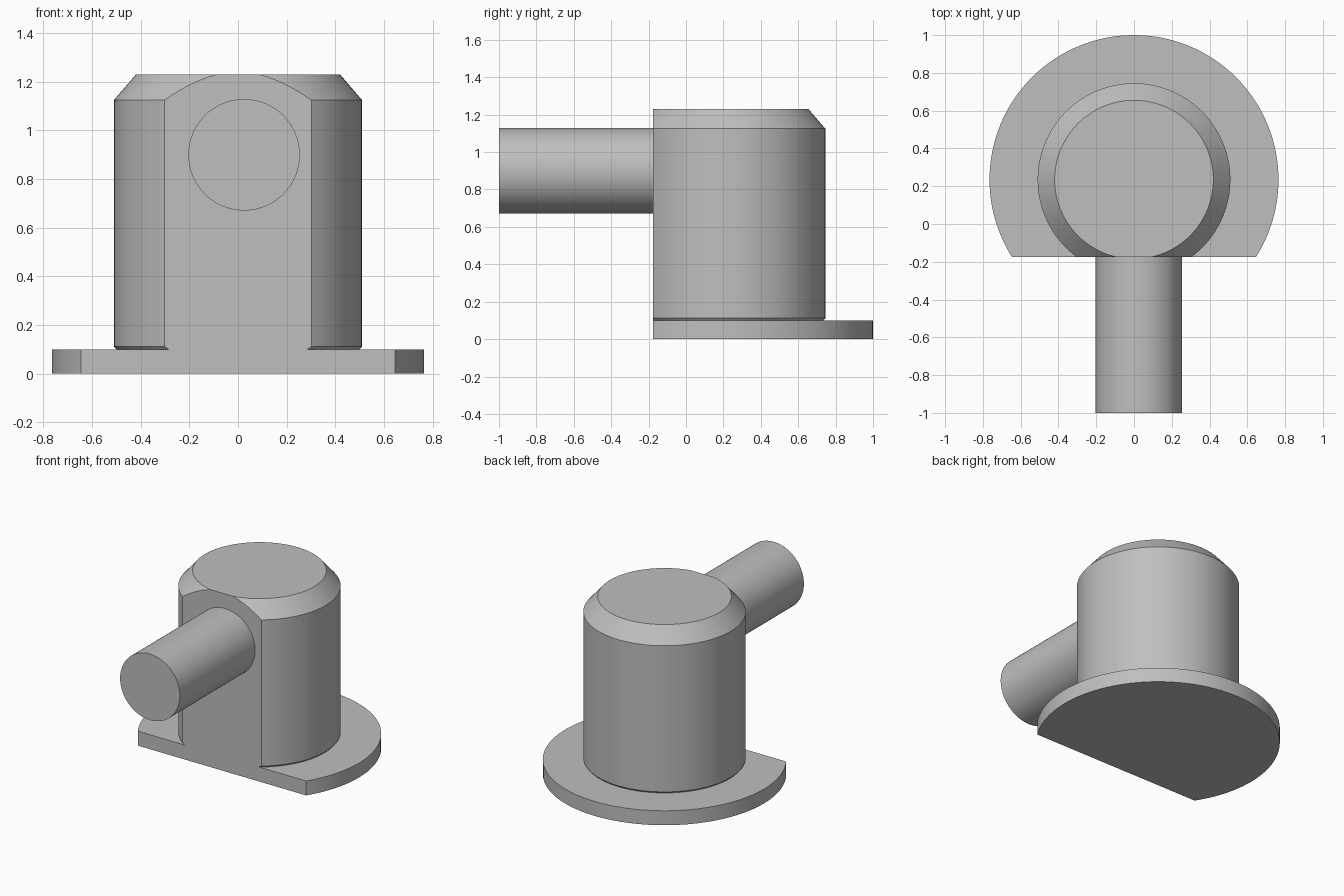
import bpy, bmesh, math
from mathutils import Matrix, Vector

if "Cube" in bpy.data.objects:
    bpy.data.objects.remove(bpy.data.objects["Cube"], do_unlink=True)

SIDES = 128
AXIS_Y = 0.235    # vertical axis of the housing
FRONT_Y = -0.176  # flat front cut

grey = bpy.data.materials.new("plain_grey")
grey.use_nodes = True
colour = (0.52, 0.52, 0.52, 1)
grey.diffuse_color = colour
grey.node_tree.nodes["Principled BSDF"].inputs["Base Color"].default_value = colour


def finish(bm, name):
    bmesh.ops.recalc_face_normals(bm, faces=bm.faces)
    mesh = bpy.data.meshes.new(name)
    bm.to_mesh(mesh)
    bm.free()
    mesh.materials.append(grey)
    obj = bpy.data.objects.new(name, mesh)
    bpy.context.collection.objects.link(obj)
    bpy.ops.object.select_all(action='DESELECT')
    obj.select_set(True)
    bpy.context.view_layer.objects.active = obj
    bpy.ops.object.shade_smooth_by_angle(angle=math.radians(25))
    return obj


# Flanged housing: one turned profile, sliced flat at the front
profile = [(0.765, 0), (0.765, 0.1), (0.5, 0.1), (0.51, 0.112),
           (0.51, 1.125), (0.42, 1.23)]
bm = bmesh.new()
rings = []
for radius, z in profile:
    ring = bmesh.ops.create_circle(
        bm, segments=SIDES, radius=radius,
        matrix=Matrix.Translation((0, AXIS_Y, z)))["verts"]
    rings.append(ring)
for low, high in zip(rings, rings[1:]):
    for i in range(SIDES):
        j = (i + 1) % SIDES
        bm.faces.new((low[i], low[j], high[j], high[i]))
bm.faces.new(rings[0])
bm.faces.new(rings[-1])
bmesh.ops.recalc_face_normals(bm, faces=bm.faces)
cut = bmesh.ops.bisect_plane(
    bm, geom=bm.verts[:] + bm.edges[:] + bm.faces[:],
    plane_co=Vector((0, FRONT_Y, 0)), plane_no=Vector((0, -1, 0)),
    clear_outer=True)
bmesh.ops.holes_fill(bm, edges=[e for e in bm.edges if e.is_boundary], sides=0)
finish(bm, "flanged_housing")

# Round peg projecting from the flat front, slightly off centre
PEG_BACK = FRONT_Y + 0.02
bm = bmesh.new()
bmesh.ops.create_cone(
    bm, cap_ends=True, segments=SIDES, radius1=0.229, radius2=0.229,
    depth=PEG_BACK + 1,
    matrix=Matrix.Translation((0.025, (PEG_BACK - 1) / 2, 0.9))
    @ Matrix.Rotation(math.pi / 2, 4, 'X'))
finish(bm, "front_peg")
